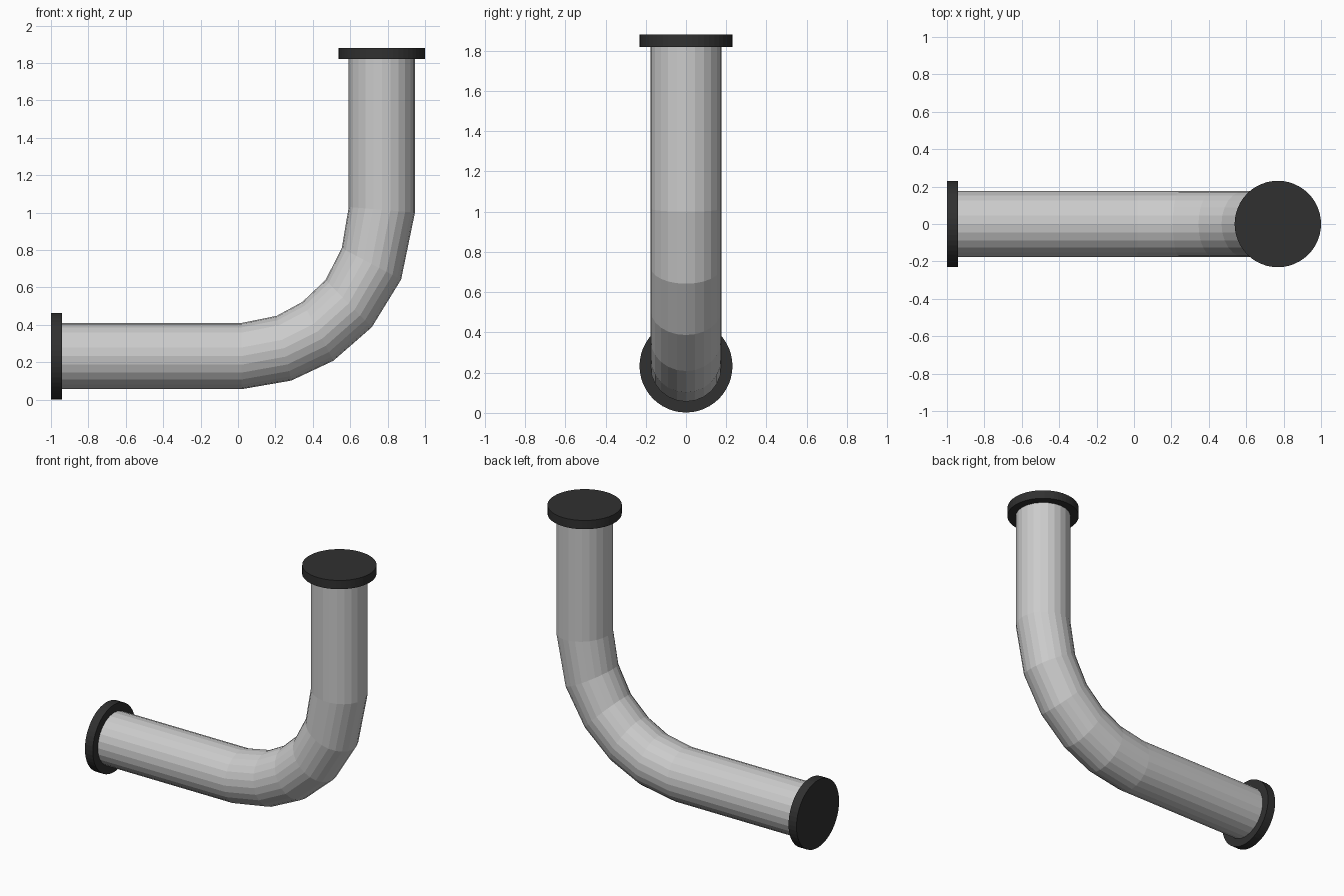
import bpy, bmesh
from math import cos, sin, pi
from mathutils import Vector

if "Cube" in bpy.data.objects:
    bpy.data.objects.remove(bpy.data.objects["Cube"])

AXIS_Z, AXIS_X = 0.233, 0.769   # pipe centre lines
R = 0.177                       # pipe radius
SIDES = 24

dark = bpy.data.materials.new("dark_flange")
dark.diffuse_color = (0.03, 0.03, 0.03, 1)
dark.use_nodes = True
dark.node_tree.nodes["Principled BSDF"].inputs["Base Color"].default_value = dark.diffuse_color


def flange(name, location, rotation):
    bpy.ops.mesh.primitive_cylinder_add(vertices=48, radius=0.231, depth=0.06,
                                        location=location, rotation=rotation)
    ob = bpy.context.object
    ob.name = name
    ob.data.materials.append(dark)


# Pipe cross-sections in the xz plane: (inner x, z, outer x, z)
sections = [
    (-0.95, AXIS_Z + R, -0.95, AXIS_Z - R),
    (0.02, AXIS_Z + R, 0.02, AXIS_Z - R),
    (0.207, 0.448, 0.285, 0.102),
    (0.345, 0.523, 0.51, 0.208),
    (0.468, 0.64, 0.715, 0.387),
    (0.555, 0.81, 0.872, 0.642),
    (AXIS_X - R, 1.03, AXIS_X + R, 1.0),
    (AXIS_X - R, 1.83, AXIS_X + R, 1.83),
]

# Bent pipe, rings bridged along the elbow
bm = bmesh.new()
rings = []
for ix, iz, ox, oz in sections:
    inner, outer = Vector((ix, 0, iz)), Vector((ox, 0, oz))
    mid, half = (inner + outer) / 2, (outer - inner) / 2
    rings.append([bm.verts.new(mid + half * cos(a) + Vector((0, R * sin(a), 0)))
                  for a in (2 * pi * i / SIDES for i in range(SIDES))])
for r0, r1 in zip(rings, rings[1:]):
    for i in range(SIDES):
        j = (i + 1) % SIDES
        bm.faces.new((r0[i], r0[j], r1[j], r1[i]))
bm.faces.new(rings[0])
bm.faces.new(rings[-1])
bmesh.ops.recalc_face_normals(bm, faces=bm.faces)
mesh = bpy.data.meshes.new("bent_pipe")
bm.to_mesh(mesh)
bm.free()
bpy.context.collection.objects.link(bpy.data.objects.new("bent_pipe", mesh))

# End flanges
flange("side_flange", (-0.97, 0, AXIS_Z), (0, pi / 2, 0))
flange("top_flange", (AXIS_X, 0, 1.85), (0, 0, 0))
